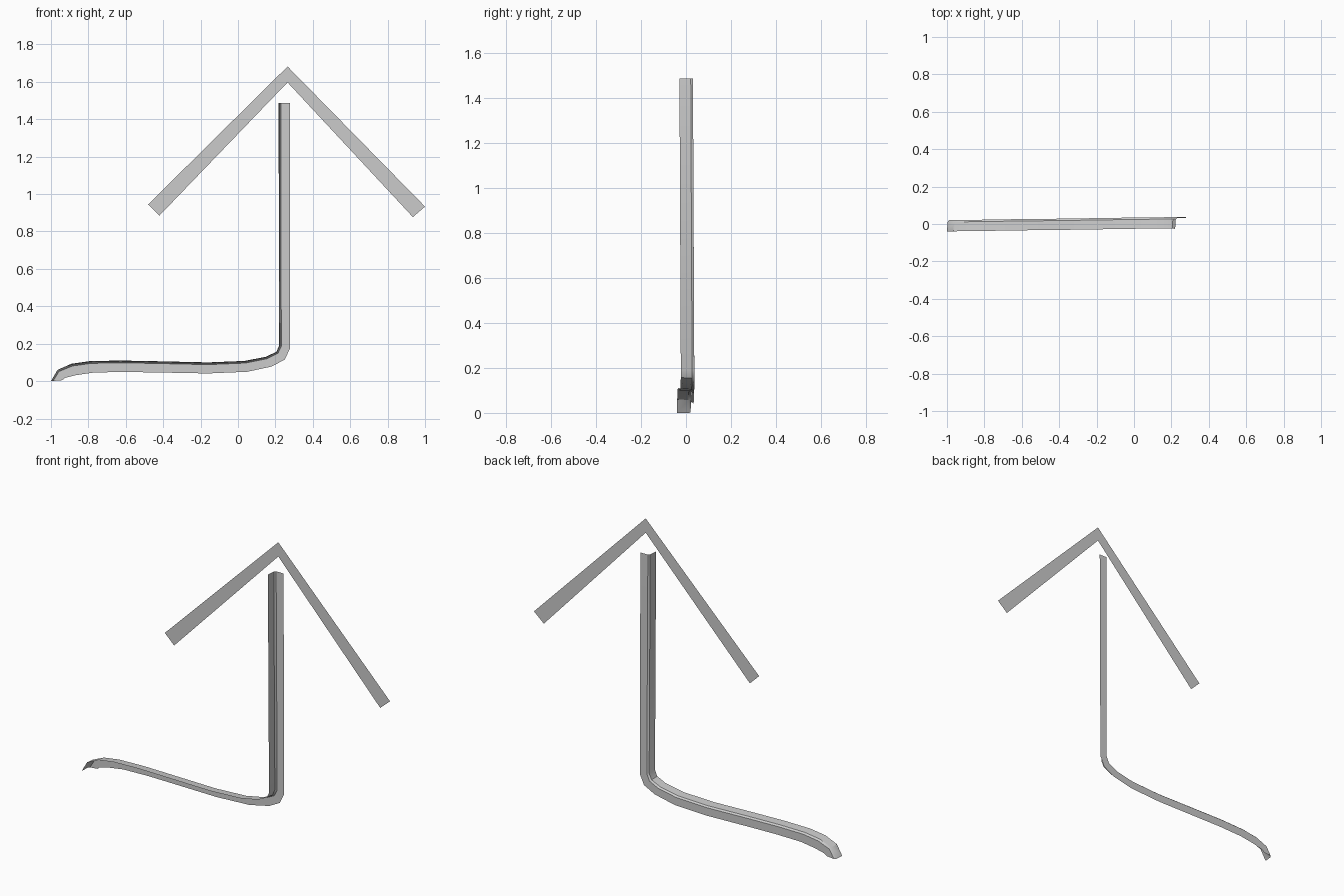
import bpy, math


def add_mesh(name, verts, faces):
    mesh = bpy.data.meshes.new(name)
    mesh.from_pydata(verts, [], faces)
    mesh.update()
    ob = bpy.data.objects.new(name, mesh)
    bpy.context.collection.objects.link(ob)
    return ob


# Arrow head: flat chevron sheet in the y = 0 plane (outer / inner edge points)
outer = [(-0.481, 0.944), (0.265, 1.682), (1.0, 0.933)]
inner = [(-0.42, 0.885), (0.265, 1.597), (0.935, 0.877)]
add_mesh("arrow_head", [(x, 0, z) for x, z in outer + inner],
         [(0, 3, 4, 1), (1, 4, 5, 2)])

# Bent shaft: angle-section sheet; each station is inner x, z, outer x, z, back y
stations = [
    (-1.0, 0.0, -0.94, 0.005, 0.021),
    (-0.965, 0.06, -0.925, 0.017, 0.021),
    (-0.89, 0.093, -0.865, 0.032, 0.022),
    (-0.79, 0.107, -0.77, 0.046, 0.023),
    (-0.63, 0.11, -0.61, 0.049, 0.026),
    (-0.42, 0.106, -0.42, 0.046, 0.028),
    (-0.16, 0.10, -0.16, 0.041, 0.032),
    (0.035, 0.108, 0.05, 0.05, 0.035),
    (0.15, 0.13, 0.18, 0.078, 0.036),
    (0.205, 0.157, 0.25, 0.115, 0.037),
    (0.22, 0.19, 0.278, 0.175, 0.037),
    (0.217, 1.488, 0.278, 1.488, 0.031),
]
verts, faces = [], []
for xi, zi, xo, zo, y in stations:
    # front lip, chamfered corner, back flange edge; t runs inner to outer
    for t, dy in [(0, -0.06), (0.06, -0.010), (0.2, 0), (1, 0)]:
        verts.append((xi + (xo - xi) * t, y + dy, zi + (zo - zi) * t))
for i in range(len(stations) - 1):
    for j in range(3):
        a = i * 4 + j
        faces.append((a, a + 1, a + 5, a + 4))
shaft = add_mesh("bent_shaft", verts, faces)

bpy.context.view_layer.objects.active = shaft
shaft.select_set(True)
bpy.ops.object.shade_smooth_by_angle(angle=math.radians(35))
